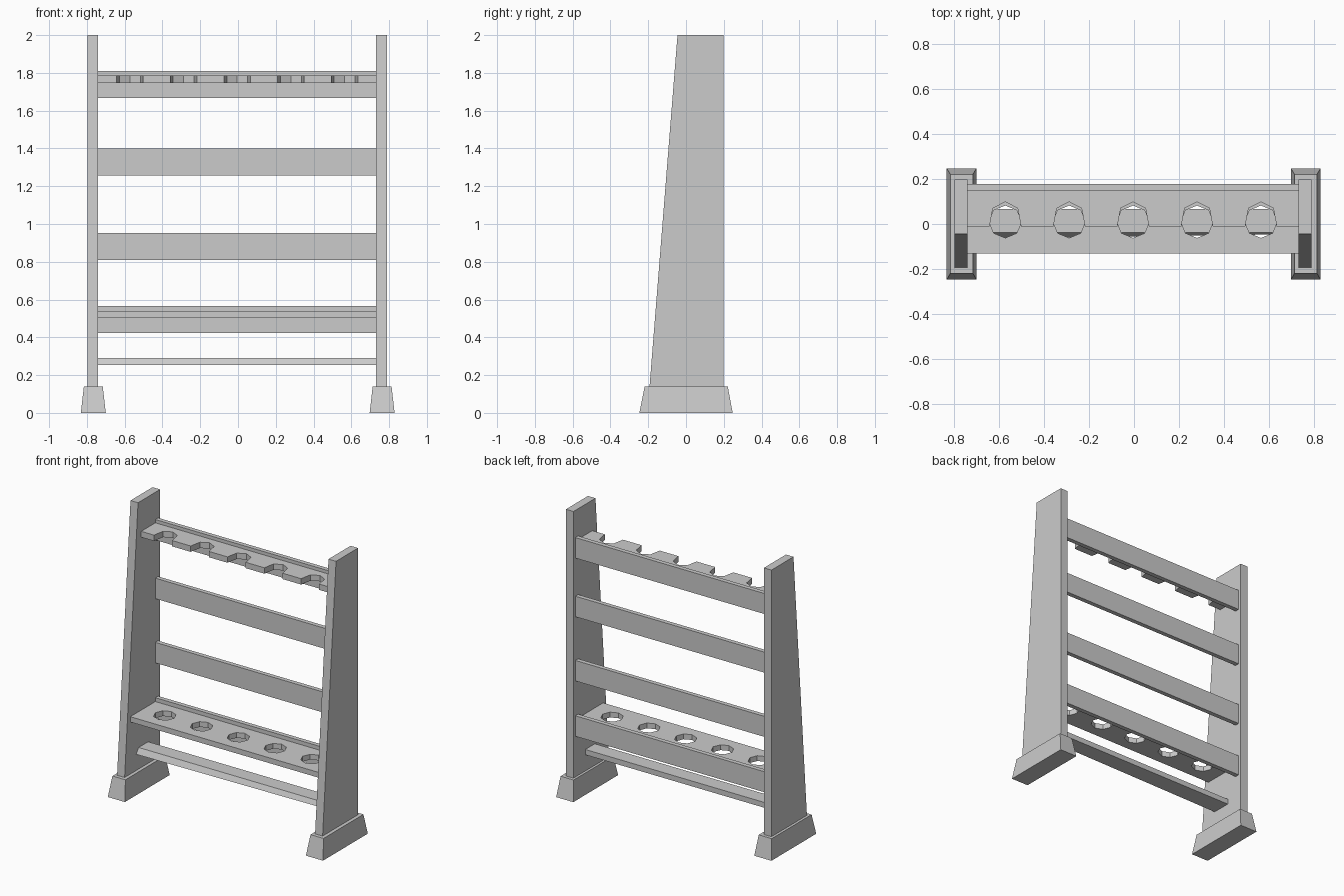
import bpy, bmesh
from math import sin, cos, pi

if "Cube" in bpy.data.objects:
    bpy.data.objects.remove(bpy.data.objects["Cube"])

X0, X1 = -0.74, 0.73                      # inner faces of the two posts
SLOTS = [-0.004 + 0.284 * i for i in range(-2, 3)]


def loft(name, a, b):
    """Closed solid between two matching outlines of 3D points."""
    bm = bmesh.new()
    va = [bm.verts.new(p) for p in a]
    vb = [bm.verts.new(p) for p in b]
    n = len(a)
    bm.faces.new(va)
    bm.faces.new(vb)
    for i in range(n):
        j = (i + 1) % n
        bm.faces.new((va[i], va[j], vb[j], vb[i]))
    bmesh.ops.recalc_face_normals(bm, faces=bm.faces)
    mesh = bpy.data.meshes.new(name)
    bm.to_mesh(mesh)
    bm.free()
    ob = bpy.data.objects.new(name, mesh)
    bpy.context.collection.objects.link(ob)
    return ob


def plate(name, outline, z0, z1):
    return loft(name, [(x, y, z0) for x, y in outline], [(x, y, z1) for x, y in outline])


def rect(x0, x1, y0, y1):
    return [(x0, y0), (x1, y0), (x1, y1), (x0, y1)]


# Tapered posts and sloped feet
POST = [(-0.193, 0.14), (0.198, 0.14), (0.198, 2.0), (-0.045, 2.0)]
for side, xa, xb, xc in (("left", -0.798, X0, -0.766), ("right", X1, 0.788, 0.763)):
    loft(side + "_post", [(xa, y, z) for y, z in POST], [(xb, y, z) for y, z in POST])
    bottom = rect(xc - 0.066, xc + 0.066, -0.247, 0.247)
    top = rect(xc - 0.05, xc + 0.05, -0.219, 0.221)
    loft(side + "_foot", [(x, y, 0) for x, y in bottom], [(x, y, 0.14) for x, y in top])

# Back rails
for i, z in enumerate((0.424, 0.81, 1.258, 1.667)):
    plate(f"back_rail_{i + 1}", rect(X0, X1, 0.146, 0.177), z, z + 0.143)

# Upper shelf with open notches along its front edge
outline = [(X0, -0.01)]
for c in SLOTS:
    outline += [(c + x, y) for x, y in
                ((-0.07, -0.01), (-0.055, 0.07), (0, 0.098), (0.055, 0.07), (0.07, -0.01))]
outline += [(X1, -0.01), (X1, 0.146), (X0, 0.146)]
plate("notched_shelf", outline, 1.746, 1.787)

# Lower shelf with eight-sided holes
shelf = plate("holed_shelf", rect(X0, X1, -0.13, 0.146), 0.503, 0.54)
cutters = []
for c in SLOTS:
    ring = [(c + 0.072 * cos(k * pi / 4), 0.01 + 0.072 * sin(k * pi / 4)) for k in range(8)]
    cut = plate("hole_cutter", ring, 0.4, 0.6)
    cut.hide_render = True
    mod = shelf.modifiers.new("hole", 'BOOLEAN')
    mod.operation = 'DIFFERENCE'
    mod.solver = 'EXACT'
    mod.object = cut
    cutters.append(cut)
bpy.context.view_layer.objects.active = shelf
for mod in list(shelf.modifiers):
    bpy.ops.object.modifier_apply(modifier=mod.name)
for cut in cutters:
    bpy.data.objects.remove(cut)

# Bottom bar with a sloped front, slightly skewed along its length
ends = [[(x, yf, 0.253), (x, 0.067, 0.253), (x, 0.067, 0.29), (x, -0.038, 0.29)]
        for x, yf in ((X0, -0.066), (X1, -0.045))]
loft("bottom_bar", *ends)
